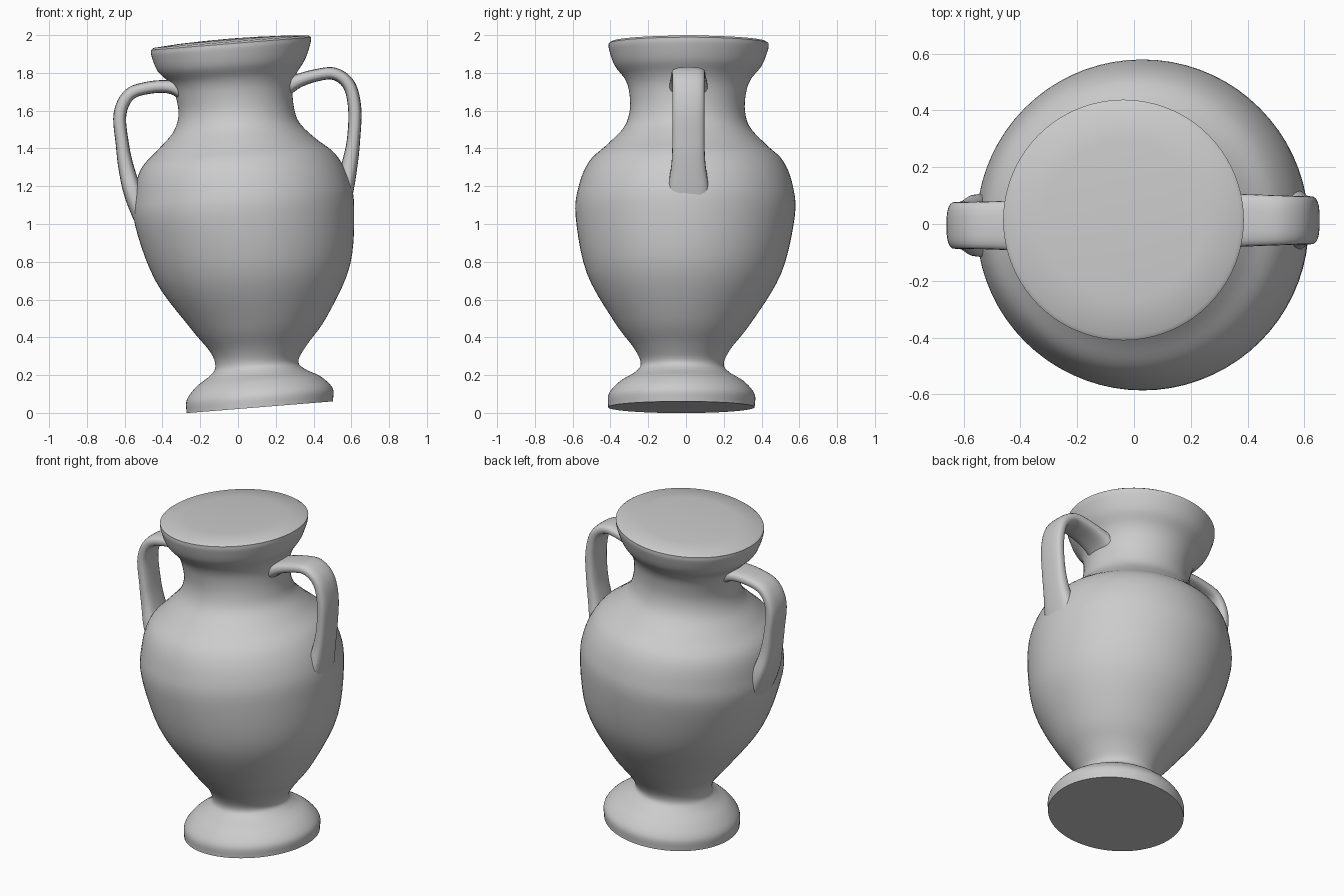
import bpy, bmesh, math
from mathutils import Vector

if "Cube" in bpy.data.objects:
    bpy.data.objects.remove(bpy.data.objects["Cube"], do_unlink=True)

TILT = 0.08  # the whole vessel leans, so every ring slopes along x

clay = bpy.data.materials.new("grey_clay")
clay.use_nodes = True
colour = (0.6, 0.6, 0.6, 1)
clay.diffuse_color = colour
clay.node_tree.nodes["Principled BSDF"].inputs["Base Color"].default_value = colour


def smooth_path(points, steps):
    """Catmull-Rom interpolation of equally long tuples."""
    pts = [Vector(p) for p in points]
    pts = [2 * pts[0] - pts[1]] + pts + [2 * pts[-1] - pts[-2]]
    result = []
    for a, b, c, d in zip(pts, pts[1:], pts[2:], pts[3:]):
        for i in range(steps):
            t = i / steps
            result.append(b + (c - a) * t / 2 + (2 * a - 5 * b + 4 * c - d) * t**2 / 2
                          + (3 * b - a - 3 * c + d) * t**3 / 2)
    return result + [pts[-2]]


def loft(name, rings, top_point=None):
    """Skin a list of rings, closing both ends."""
    bm = bmesh.new()
    loops = [[bm.verts.new(co) for co in ring] for ring in rings]
    count = len(loops[0])
    for low, high in zip(loops, loops[1:]):
        for i in range(count):
            j = (i + 1) % count
            bm.faces.new((low[i], low[j], high[j], high[i]))
    bm.faces.new(loops[0][::-1])
    if top_point is None:
        bm.faces.new(loops[-1])
    else:
        tip = bm.verts.new(top_point)
        for i in range(count):
            bm.faces.new((loops[-1][i], loops[-1][(i + 1) % count], tip))
    bmesh.ops.recalc_face_normals(bm, faces=bm.faces)
    mesh = bpy.data.meshes.new(name)
    bm.to_mesh(mesh)
    bm.free()
    mesh.materials.append(clay)
    obj = bpy.data.objects.new(name, mesh)
    bpy.context.collection.objects.link(obj)
    bpy.ops.object.select_all(action="DESELECT")
    obj.select_set(True)
    bpy.context.view_layer.objects.active = obj
    bpy.ops.object.shade_smooth_by_angle(angle=math.radians(40))
    return obj


def vessel_ring(z, x, radius, count=72):
    y = -0.025 + 0.02 * z
    ring = []
    for i in range(count):
        a = math.tau * i / count
        ring.append((x + radius * math.cos(a), y + radius * math.sin(a),
                     z + TILT * radius * math.cos(a)))
    return ring


# Vessel profile: height, axis position, radius
profile = [
    (.03, .115, .388), (.10, .115, .386), (.165, .11, .33), (.215, .1, .25),
    (.26, .1, .22), (.34, .11, .255), (.48, .108, .362), (.74, .078, .515),
    (1.04, .035, .58), (1.2, .02, .567), (1.33, 0, .515), (1.42, -.01, .42),
    (1.51, -.01, .335), (1.6, -.01, .305), (1.7, -.02, .31), (1.77, -.025, .335),
    (1.84, -.035, .39), (1.92, -.037, .42), (1.955, -.037, .424),
]
rings = [vessel_ring(*p) for p in smooth_path(profile, 5)]
# Slightly domed lid
for z, radius in ((1.965, .41), (1.975, .28), (1.98, .14)):
    rings.append(vessel_ring(z, -.037, radius))
loft("vessel_body", rings, (-.037, .015, 1.982))


def handle(name, points, y):
    """Flat strap along a path of x, z, half thickness, half width."""
    path = smooth_path(points, 6)
    rings = []
    for i, (x, z, thick, width) in enumerate(path):
        ahead, behind = path[min(i + 1, len(path) - 1)], path[max(i - 1, 0)]
        along = Vector((ahead[0] - behind[0], 0, ahead[1] - behind[1])).normalized()
        out = Vector((-along.z, 0, along.x))
        ring = []
        for k in range(24):
            a = math.tau * k / 24
            c, s = math.cos(a), math.sin(a)
            across = math.copysign(abs(c) ** 0.7, c) * width
            depth = math.copysign(abs(s) ** 0.7, s) * thick
            ring.append(Vector((x, y + across, z)) + out * depth)
        rings.append(ring)
    loft(name, rings)


handle("right_handle", [
    (-.24, 1.69, .07, .11), (-.35, 1.725, .038, .095), (-.47, 1.722, .033, .086),
    (-.575, 1.685, .033, .083), (-.625, 1.58, .034, .083), (-.612, 1.42, .035, .083),
    (-.59, 1.29, .042, .088), (-.55, 1.15, .05, .11), (-.48, .98, .05, .11),
], -.005)
handle("left_handle", [
    (.2, 1.7, .07, .11), (.3, 1.75, .04, .098), (.405, 1.785, .033, .092),
    (.51, 1.795, .033, .088), (.588, 1.735, .034, .085), (.618, 1.61, .035, .085),
    (.612, 1.45, .035, .085), (.592, 1.32, .042, .09), (.56, 1.17, .05, .11),
    (.52, 1.0, .05, .11),
], .013)
